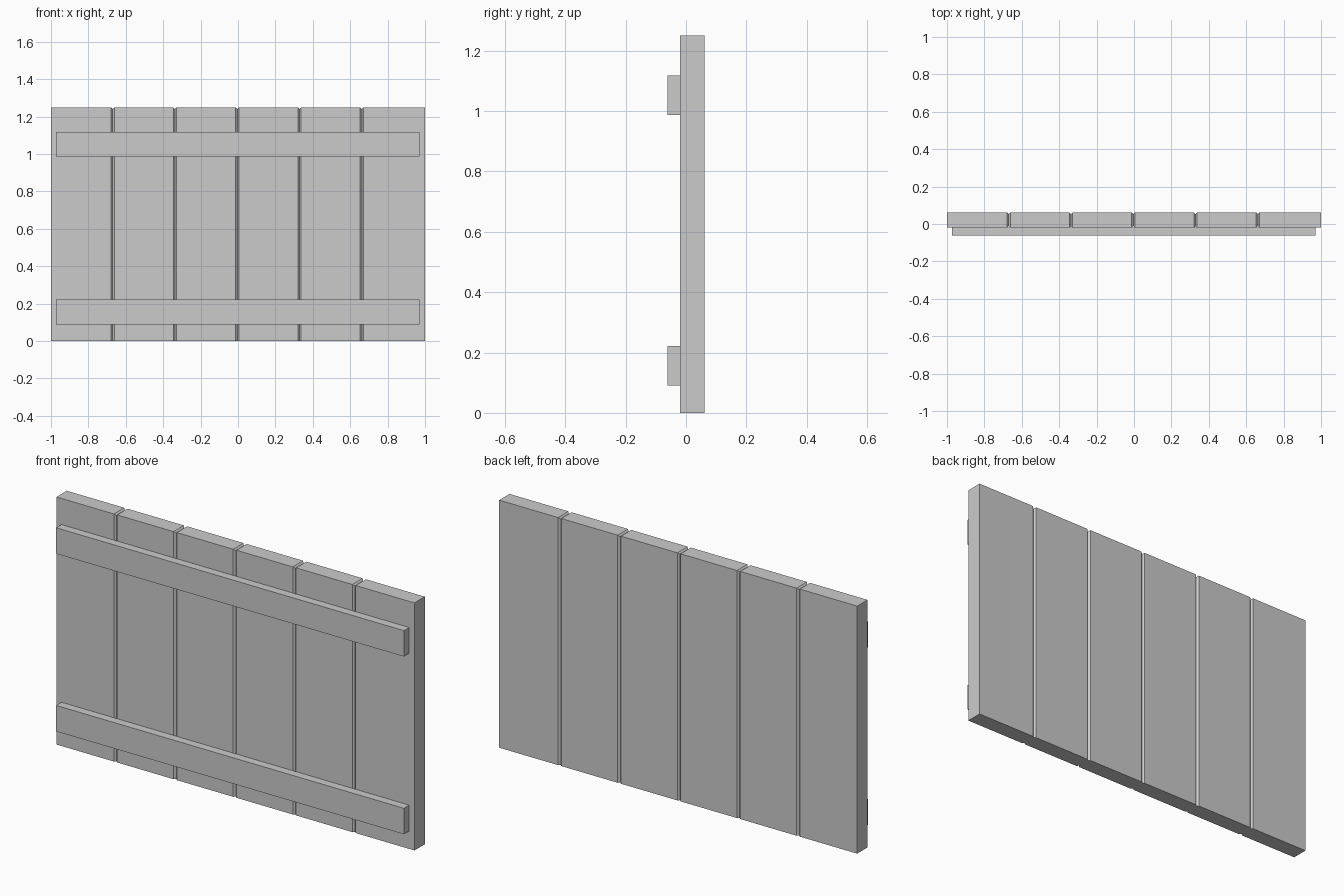
import bpy, bmesh

if "Cube" in bpy.data.objects:
    bpy.data.objects.remove(bpy.data.objects["Cube"])

FRONT, BACK, HEIGHT = -0.02, 0.062, 1.25
CHAMFER = 0.009


def box(name, lo, hi, joints=()):
    """Box from lo to hi; the x sides listed in joints get chamfered front, back and top edges."""
    bm = bmesh.new()
    bmesh.ops.create_cube(bm, size=1)
    for v in bm.verts:
        v.co = [hi[i] if v.co[i] > 0 else lo[i] for i in range(3)]
    edges = [e for e in bm.edges
             if any(all(abs(v.co.x - x) < 1e-5 for v in e.verts) for x in joints)
             and max(v.co.z for v in e.verts) > lo[2] + 1e-5]
    if edges:
        bmesh.ops.bevel(bm, geom=edges, offset=CHAMFER, segments=1,
                        profile=0.5, affect='EDGES', clamp_overlap=True)
    bmesh.ops.recalc_face_normals(bm, faces=bm.faces)
    mesh = bpy.data.meshes.new(name)
    bm.to_mesh(mesh)
    bm.free()
    obj = bpy.data.objects.new(name, mesh)
    bpy.context.collection.objects.link(obj)
    return obj


# Six upright planks, chamfered only where they meet
bounds = [-1.0] + [-0.67 + i * 0.333 for i in range(5)] + [1.0]
for i in range(6):
    x0, x1 = bounds[i], bounds[i + 1]
    joints = [x for x in (x0, x1) if abs(x) < 0.99]
    box(f"plank_{i + 1}", (x0, FRONT, 0), (x1, BACK, HEIGHT), joints)

# Two horizontal battens on the front
for name, z in (("lower_batten", 0.09), ("upper_batten", 0.987)):
    box(name, (-0.972, -0.062, z), (0.97, FRONT, z + 0.131))
